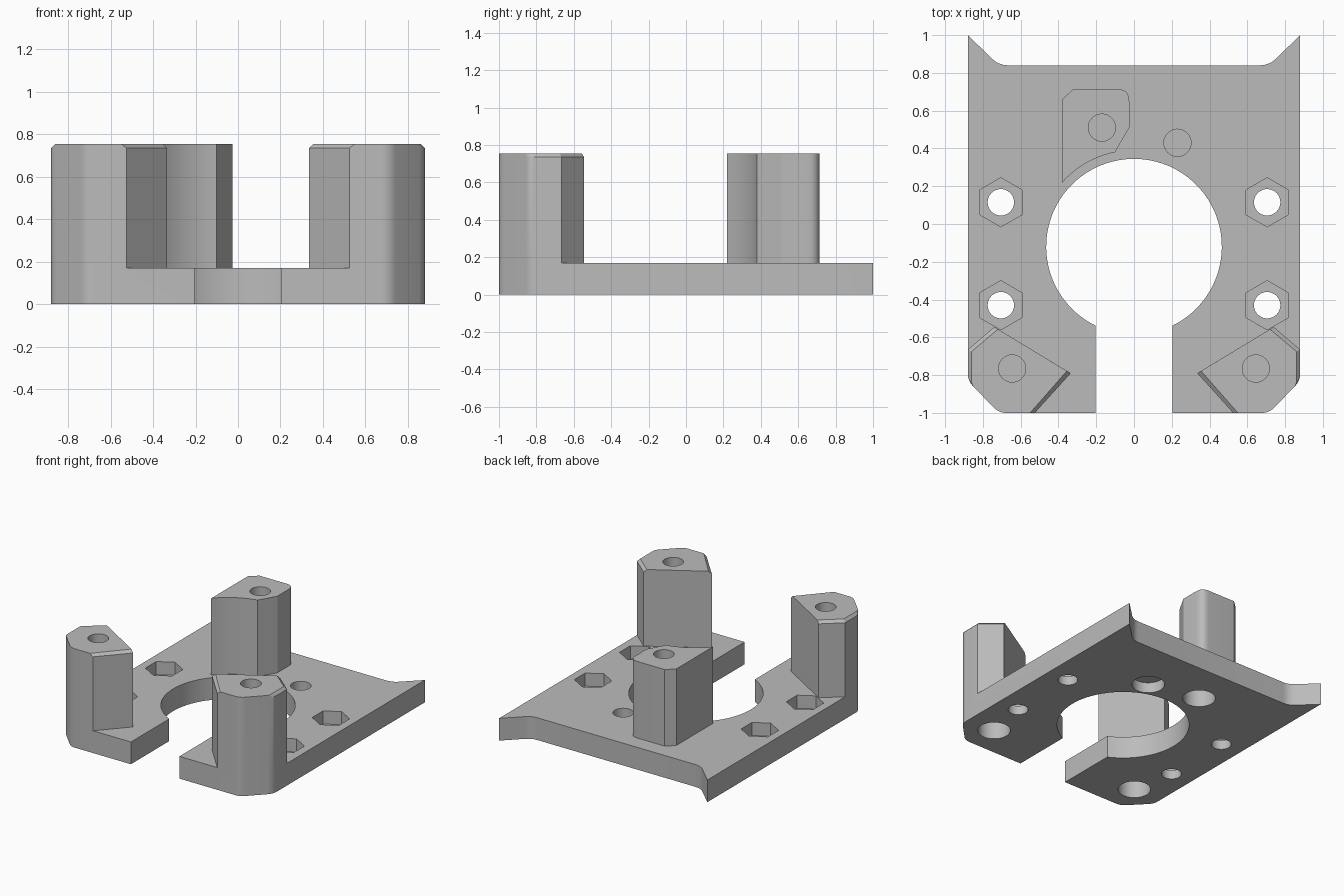
import bpy
import bmesh
from math import sin, cos, asin, pi
from mathutils import Vector

default_cube = bpy.data.objects.get("Cube")
if default_cube:
    bpy.data.objects.remove(default_cube, do_unlink=True)

# Single grey plastic colour
GREY = (0.5, 0.5, 0.5, 1)
plastic = bpy.data.materials.new("grey plastic")
plastic.use_nodes = True
plastic.diffuse_color = GREY
plastic.node_tree.nodes["Principled BSDF"].inputs["Base Color"].default_value = GREY

PLATE = 0.17        # plate thickness
TOP = 0.755         # pillar height
BORE_Y = -0.12      # centre of the large opening
BORE_R = 0.465
SLOT = 0.205        # half width of the front slot


def outline(corners, steps=6):
    """Corners are (x, y, setback); a setback above zero rounds the corner."""
    points = []
    for i, (x, y, d) in enumerate(corners):
        p = Vector((x, y))
        if d == 0:
            points.append(p)
            continue
        before = Vector(corners[i - 1][:2])
        after = Vector(corners[(i + 1) % len(corners)][:2])
        a = p + (before - p).normalized() * d
        b = p + (after - p).normalized() * d
        for k in range(steps + 1):
            t = k / steps
            points.append(a * (1 - t) ** 2 + p * 2 * t * (1 - t) + b * t * t)
    return points


def circle(x, y, r, sides=32, start=0.0):
    return [Vector((x + r * cos(start + 2 * pi * k / sides),
                    y + r * sin(start + 2 * pi * k / sides))) for k in range(sides)]


def arc(r, start, end, steps):
    angles = [start + (end - start) * k / steps for k in range(steps + 1)]
    return [Vector((r * cos(a), BORE_Y + r * sin(a))) for a in angles]


def loft(name, *rings):
    """Closed solid through rings of (points, height)."""
    bm = bmesh.new()
    loops = [[bm.verts.new((p.x, p.y, z)) for p in pts] for pts, z in rings]
    n = len(loops[0])
    for low, high in zip(loops, loops[1:]):
        for i in range(n):
            j = (i + 1) % n
            bm.faces.new((low[i], low[j], high[j], high[i]))
    bm.faces.new(loops[0][::-1])
    bm.faces.new(loops[-1])
    bmesh.ops.recalc_face_normals(bm, faces=bm.faces)
    mesh = bpy.data.meshes.new(name)
    bm.to_mesh(mesh)
    bm.free()
    mesh.materials.append(plastic)
    obj = bpy.data.objects.new(name, mesh)
    bpy.context.collection.objects.link(obj)
    return obj


def combine(target, other, operation):
    mod = target.modifiers.new(operation.lower(), "BOOLEAN")
    mod.operation = operation
    mod.solver = "EXACT"
    mod.object = other
    bpy.context.view_layer.objects.active = target
    bpy.ops.object.modifier_apply(modifier=mod.name)
    bpy.data.objects.remove(other, do_unlink=True)


def drill(target, points, low, high):
    combine(target, loft("cutter", (points, low), (points, high)), "DIFFERENCE")


def flip(points):
    return [Vector((-p.x, p.y)) for p in points]


# Base plate with rear horns, clipped front corners and a keyhole opening
half = [(SLOT, -1, 0), (0.715, -1, 0.04), (0.88, -0.83, 0.04),
        (0.88, 1, 0), (0.715, 0.84, 0.05)]
corners = half + [(-x, y, d) for x, y, d in reversed(half)]
slot_angle = asin(SLOT / BORE_R) - pi / 2
keyhole = arc(BORE_R, -pi - slot_angle, slot_angle - 2 * pi, 64)
plate = outline(corners) + keyhole
body = loft("mounting_plate", (plate, 0), (plate, PLATE))

# Screw holes with hexagonal nut pockets
for x in (-0.705, 0.705):
    for y in (0.115, -0.43):
        drill(body, circle(x, y, 0.13, 6, pi / 2), 0.07, 0.3)
        drill(body, circle(x, y, 0.07), -0.1, 0.1)

# Front corner pillars with bevelled top edges
foot = outline([(0.335, -0.79, 0), (0.525, -1, 0), (0.715, -1, 0.04),
                (0.88, -0.83, 0.04), (0.88, -0.665, 0), (0.74, -0.545, 0)])
head = outline([(0.355, -0.778, 0), (0.55, -1, 0), (0.715, -1, 0.04),
                (0.86, -0.851, 0.02), (0.86, -0.675, 0), (0.72, -0.557, 0)])
for low, high in ((foot, head), (flip(foot), flip(head))):
    pillar = loft("front_pillar", (low, PLATE), (low, TOP - 0.02), (high, TOP))
    combine(body, pillar, "UNION")

# Rear pillar, its front hollowed to follow the round opening
rear = outline([(-0.025, 0.51, 0), (-0.025, 0.715, 0.065),
                (-0.32, 0.715, 0), (-0.38, 0.66, 0)])
rear += arc(0.51, pi - asin(0.34 / 0.51), pi - asin(0.5 / 0.51), 10)
combine(body, loft("rear_pillar", (rear, PLATE), (rear, TOP)), "UNION")

# Shafts from above and wider bores from below, with a thin web between
for x, y, depth in ((0.645, -0.765, 0.4), (-0.645, -0.765, 0.4),
                    (-0.17, 0.51, 0.4), (0.23, 0.43, 0.08)):
    drill(body, circle(x, y, 0.115), -0.1, depth)
    drill(body, circle(x, y, 0.072), depth + 0.012, 1)

bpy.ops.object.select_all(action="DESELECT")
body.select_set(True)
bpy.context.view_layer.objects.active = body
bpy.ops.object.shade_smooth_by_angle(angle=pi / 8)
